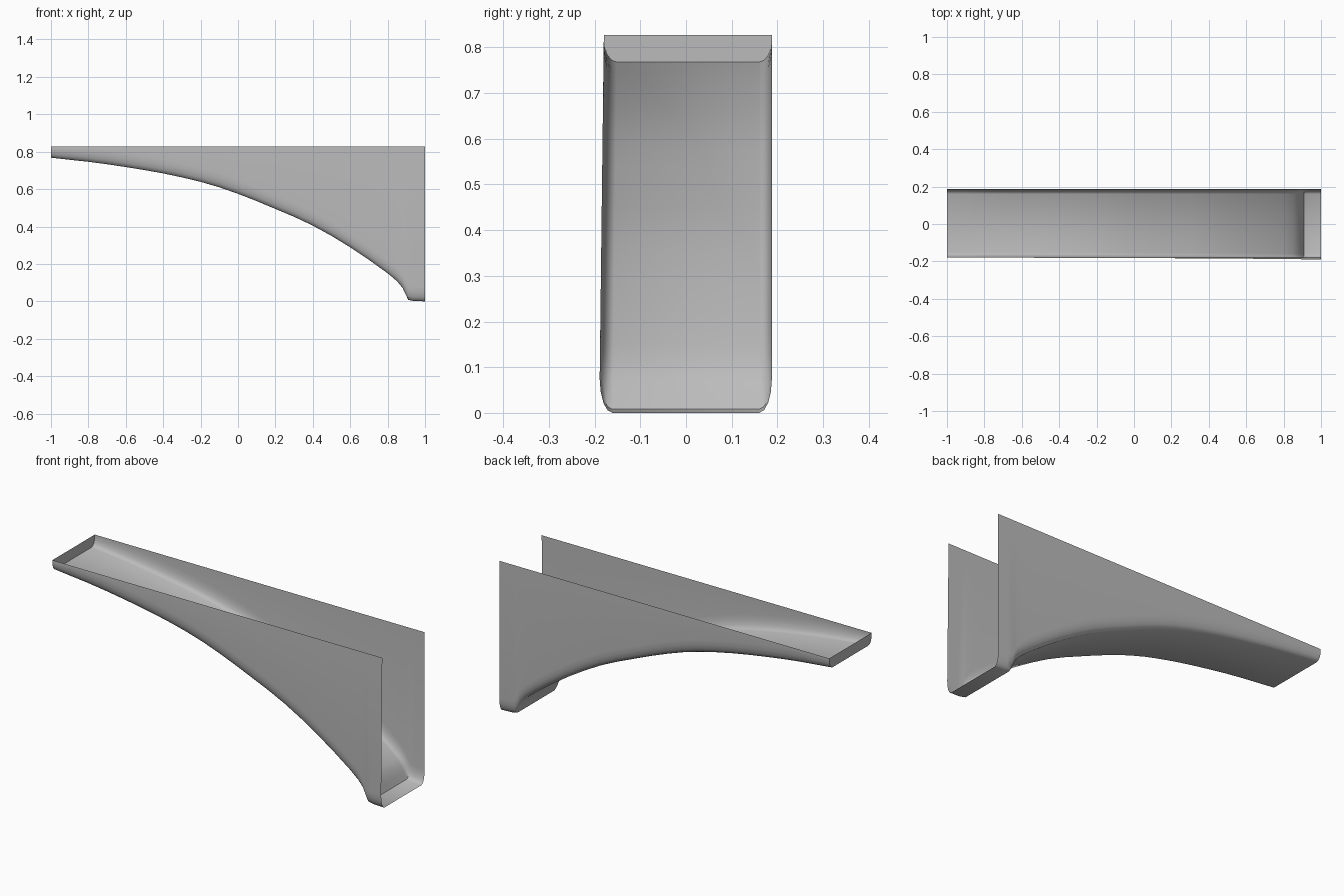
import bpy, bmesh, math

if "Cube" in bpy.data.objects:
    bpy.data.objects.remove(bpy.data.objects["Cube"])

TOP = 0.827
grey = bpy.data.materials.new("plain grey")
grey.diffuse_color = (0.5, 0.5, 0.5, 1)
grey.use_nodes = True
grey.node_tree.nodes["Principled BSDF"].inputs["Base Color"].default_value = grey.diffuse_color

# Underside curve: (x, z) stations from the shallow end to the foot
CURVE = [(-1, .768), (-.9, .757), (-.8, .746), (-.7, .733), (-.6, .718), (-.5, .702),
         (-.4, .684), (-.3, .663), (-.2, .639), (-.1, .61), (0, .575), (.1, .536),
         (.2, .494), (.3, .452), (.4, .405), (.5, .35), (.6, .289), (.7, .222),
         (.8, .15), (.85, .108), (.88, .072), (.895, .04), (.91, .008), (.94, .002), (1, 0)]


def section(x, zb):
    """U-shaped cross-section: front wall, rounded corner, floor, rounded corner, back wall."""
    depth = TOP - zb
    rise = min(0.075, depth * 0.85)
    lean = 0.01 * depth / TOP
    front, back, width = -0.179 - lean, 0.188, 0.028
    steps = [math.radians(a) for a in (0, 22.5, 45, 67.5, 90)]
    corner = [(width * (1 - math.cos(a)), zb + rise * (1 - math.sin(a))) for a in steps]
    left = [(-0.179, TOP)] + [(front + d, z) for d, z in corner]
    right = [(back - d, z) for d, z in reversed(corner)] + [(back, TOP)]
    return [(x, y, z) for y, z in left + right]


def make(name, build):
    mesh = bpy.data.meshes.new(name)
    bm = bmesh.new()
    build(bm)
    bm.to_mesh(mesh)
    bm.free()
    mesh.materials.append(grey)
    ob = bpy.data.objects.new(name, mesh)
    bpy.context.collection.objects.link(ob)
    bpy.ops.object.select_all(action='DESELECT')
    ob.select_set(True)
    bpy.context.view_layer.objects.active = ob
    bpy.ops.object.shade_smooth_by_angle(angle=math.radians(40))
    return ob


# Open-topped curved trough: side walls and arched floor
def trough(bm):
    rings = [[bm.verts.new(p) for p in section(x, z)] for x, z in CURVE]
    for a, b in zip(rings, rings[1:]):
        for i in range(len(a) - 1):
            bm.faces.new((a[i], a[i + 1], b[i + 1], b[i]))


# Plate closing the shallow end
def end_plate(bm):
    bm.faces.new([bm.verts.new(p) for p in section(*CURVE[0])])


make("curved_trough", trough)
make("end_plate", end_plate)
